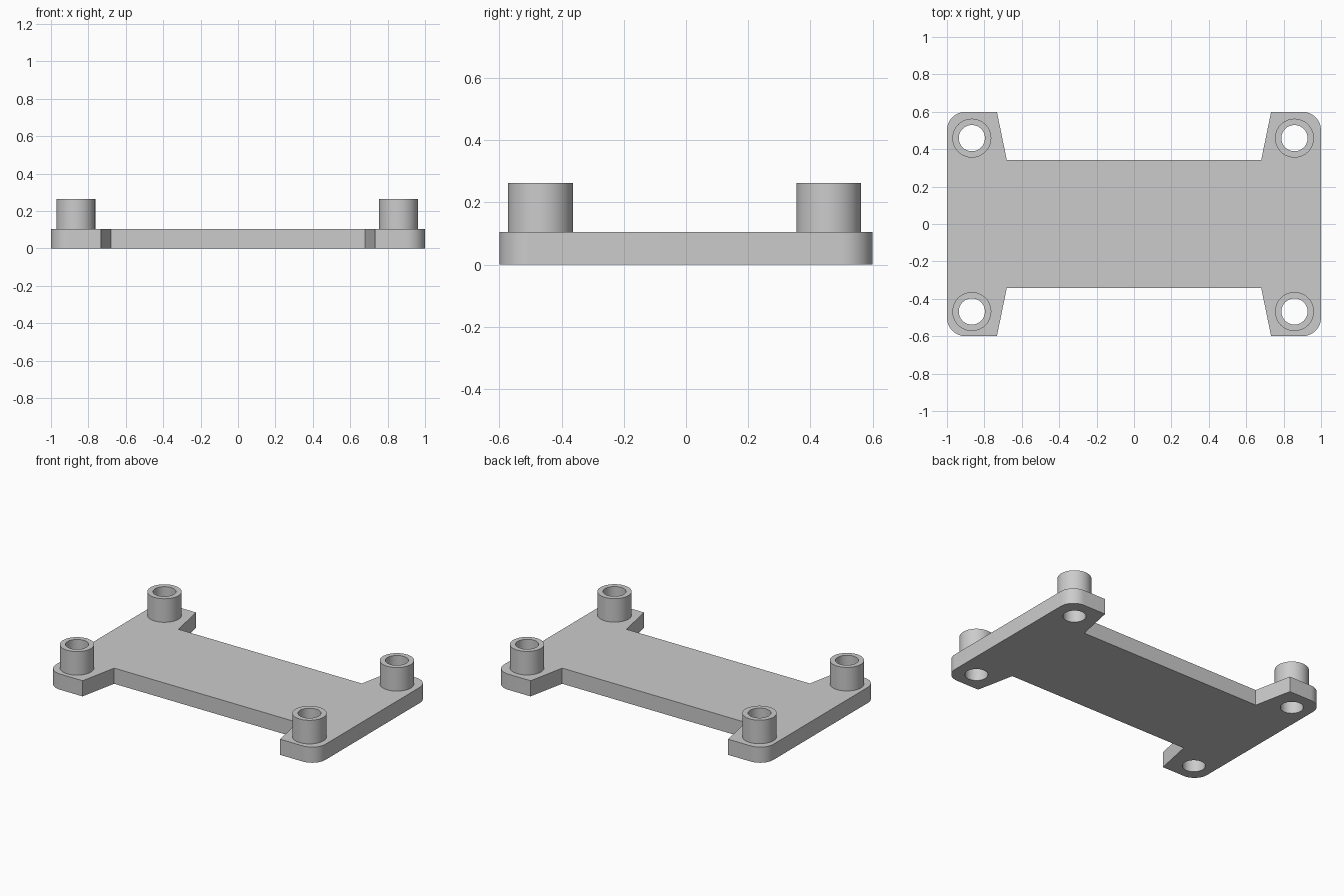
import bpy
import bmesh
import math

cube = bpy.data.objects.get("Cube")
if cube:
    bpy.data.objects.remove(cube, do_unlink=True)

PLATE_H, TOP = 0.105, 0.263
BOSS_R, HOLE_R, CORNER_R = 0.104, 0.07, 0.1
SEGMENTS = 64
CENTRES = {
    "front_right": (-0.867, -0.468), "front_left": (0.858, -0.468),
    "back_right": (-0.867, 0.459), "back_left": (0.858, 0.459),
}

grey = bpy.data.materials.new("plain_grey")
grey.use_nodes = True
colour = (0.6, 0.6, 0.6, 1)
grey.diffuse_color = colour
grey.node_tree.nodes["Principled BSDF"].inputs["Base Color"].default_value = colour


def make_object(name, bm):
    bmesh.ops.recalc_face_normals(bm, faces=bm.faces)
    mesh = bpy.data.meshes.new(name)
    bm.to_mesh(mesh)
    bm.free()
    mesh.materials.append(grey)
    obj = bpy.data.objects.new(name, mesh)
    bpy.context.collection.objects.link(obj)
    return obj


def shade(obj):
    bpy.ops.object.select_all(action="DESELECT")
    obj.select_set(True)
    bpy.context.view_layer.objects.active = obj
    bpy.ops.object.shade_smooth_by_angle(angle=math.radians(30))


def ring(bm, x, y, radius, z):
    step = math.tau / SEGMENTS
    return [bm.verts.new((x + radius * math.cos(i * step),
                          y + radius * math.sin(i * step), z))
            for i in range(SEGMENTS)]


def bridge(bm, a, b):
    for i in range(SEGMENTS):
        j = (i + 1) % SEGMENTS
        bm.faces.new((a[i], a[j], b[j], b[i]))


# Plate outline: one quarter, mirrored to the other three
arc = [(1 - CORNER_R + CORNER_R * math.cos(t), 0.6 - CORNER_R + CORNER_R * math.sin(t))
       for t in (math.radians(90 * i / 12) for i in range(13))]
quarter = arc + [(0.733, 0.6), (0.68, 0.341)]
half = quarter + [(-x, y) for x, y in reversed(quarter)]
outline = half + [(x, -y) for x, y in reversed(half)]

bm = bmesh.new()
base = bm.faces.new([bm.verts.new((x, y, 0)) for x, y in outline])
extruded = bmesh.ops.extrude_face_region(bm, geom=[base], use_keep_orig=True)
top_verts = [v for v in extruded["geom"] if isinstance(v, bmesh.types.BMVert)]
bmesh.ops.translate(bm, verts=top_verts, vec=(0, 0, PLATE_H))
plate = make_object("base_plate", bm)

# Cutter for the four through holes
bm = bmesh.new()
for x, y in CENTRES.values():
    low, high = ring(bm, x, y, HOLE_R, -0.1), ring(bm, x, y, HOLE_R, 0.3)
    bridge(bm, low, high)
    bm.faces.new(low)
    bm.faces.new(high)
cutter = make_object("hole_cutter", bm)
cutter.hide_render = True

cut = plate.modifiers.new("holes", "BOOLEAN")
cut.operation = "DIFFERENCE"
cut.solver = "EXACT"
cut.object = cutter
bpy.context.view_layer.objects.active = plate
bpy.ops.object.modifier_apply(modifier=cut.name)
bpy.data.objects.remove(cutter, do_unlink=True)
shade(plate)

# Hollow standoffs, open where they join the plate
for place, (x, y) in CENTRES.items():
    bm = bmesh.new()
    loops = [ring(bm, x, y, r, z) for r, z in
             ((BOSS_R, PLATE_H), (BOSS_R, TOP), (HOLE_R, TOP), (HOLE_R, PLATE_H))]
    for a, b in zip(loops, loops[1:]):
        bridge(bm, a, b)
    shade(make_object(place + "_standoff", bm))
